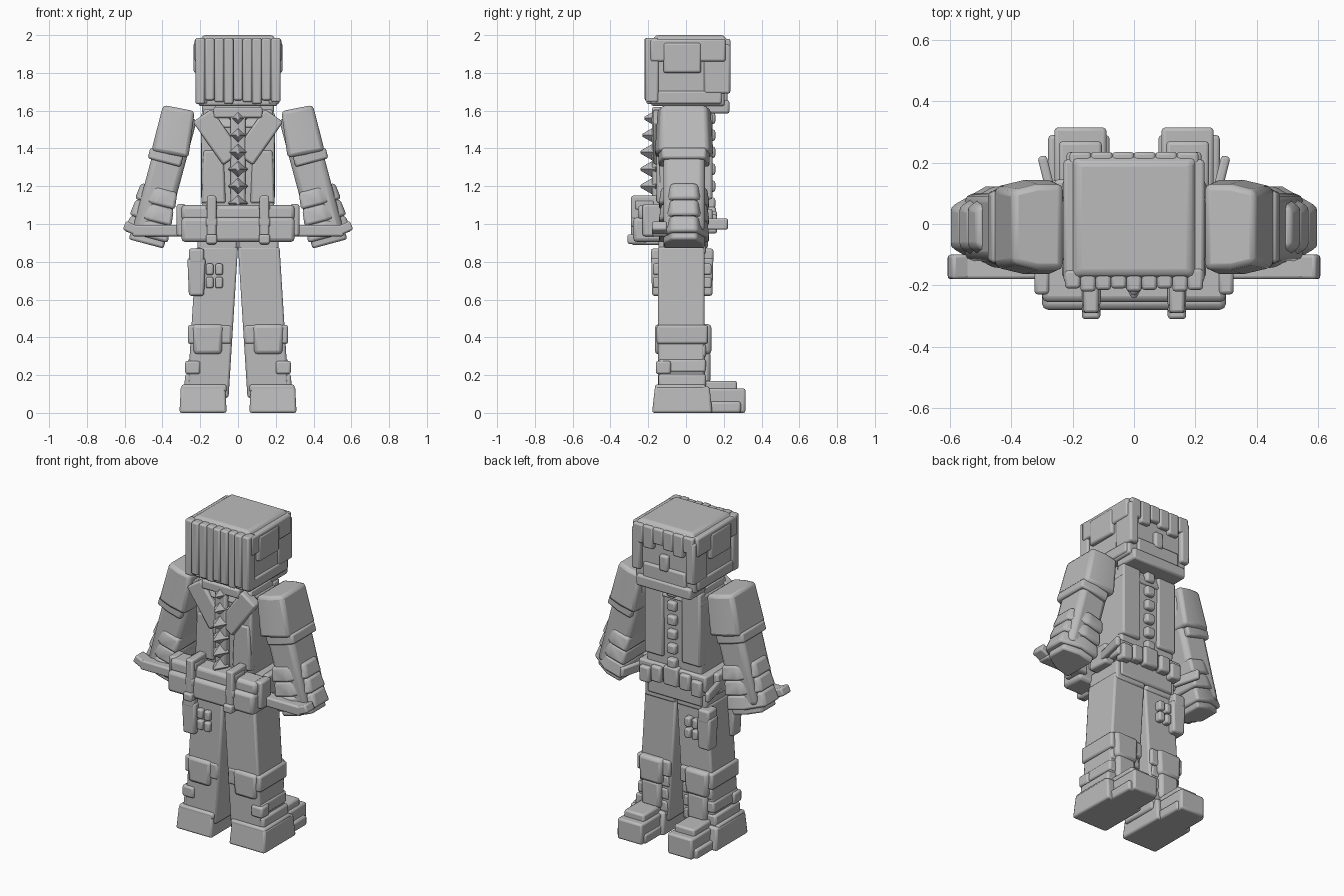
import bpy, bmesh
from math import radians
from mathutils import Euler, Matrix, Vector

if "Cube" in bpy.data.objects:
    bpy.data.objects.remove(bpy.data.objects["Cube"])

shade = (.5, .5, .5, 1)
grey = bpy.data.materials.new("plain grey")
grey.use_nodes = True
grey.diffuse_color = shade
grey.node_tree.nodes["Principled BSDF"].inputs["Base Color"].default_value = shade


def finish(name, bm, rounding, mirror):
    """Turn the mesh into a softly bevelled object, doubled across x if wanted."""
    mesh = bpy.data.meshes.new(name)
    bm.to_mesh(mesh)
    bm.free()
    mesh.materials.append(grey)
    obj = bpy.data.objects.new(name, mesh)
    bpy.context.collection.objects.link(obj)
    bevel = obj.modifiers.new("soft edges", "BEVEL")
    bevel.width = rounding
    bevel.segments = 2
    if mirror:
        obj.modifiers.new("other side", "MIRROR")
    bpy.ops.object.select_all(action="DESELECT")
    obj.select_set(True)
    bpy.context.view_layer.objects.active = obj
    bpy.ops.object.shade_smooth_by_angle(angle=radians(40))


def box(name, size, at, taper=(1, 1), lean=0, pinch=1, turn=(0, 0, 0),
        frame=Matrix(), rounding=.012, mirror=False):
    """Block with its top scaled by taper and moved by lean, and its outer side
    narrowed along y by pinch, halfway across."""
    bm = bmesh.new()
    bmesh.ops.create_cube(bm, size=1)
    if pinch != 1:
        bmesh.ops.bisect_plane(bm, geom=bm.verts[:] + bm.edges[:] + bm.faces[:],
                               plane_co=(0, 0, 0), plane_no=(1, 0, 0))
    for vert in bm.verts:
        is_top = vert.co.z > 0
        is_outer = vert.co.x > .1
        vert.co *= Vector(size)
        if is_outer:
            vert.co.y *= pinch
        if is_top:
            vert.co.x = vert.co.x * taper[0] + lean
            vert.co.y *= taper[1]
    spin = Euler([radians(angle) for angle in turn]).to_matrix().to_4x4()
    bm.transform(frame @ Matrix.Translation(at) @ spin)
    finish(name, bm, rounding, mirror)


def pair(name, size, at, **options):
    box(name, size, at, mirror=True, **options)


def spike(name, radius, height, at):
    """Blunt square pyramid pointing backwards."""
    bm = bmesh.new()
    bmesh.ops.create_cone(bm, cap_ends=True, segments=4, radius1=radius,
                          radius2=radius / 6, depth=height)
    bm.transform(Matrix.Translation(at) @ Matrix.Rotation(radians(90), 4, "X"))
    finish(name, bm, radius / 20, False)


# Head with hair, face and mask
box("head", size=(.42, .39, .35), at=(0, .01, 1.8))
box("crown", size=(.43, .42, .04), at=(0, .02, 1.98), taper=(.85, .85))
box("neck", size=(.24, .2, .1), at=(0, 0, 1.6))
lock_width = .05
for i in range(9):
    bulge = .01 * (i * 2 % 3)
    height = .35 - bulge
    box(f"hair_lock_{i}", size=(lock_width, .06 + bulge, height),
        at=((i - 4) * lock_width, -.18, 1.985 - height / 2), rounding=.01)
fringe_width = .07
for i in range(6):
    height = .1 + .02 * (i * 2 % 3)
    box(f"fringe_{i}", size=(fringe_width, .1, height),
        at=((i - 2.5) * fringe_width, .185, 1.98 - height / 2), rounding=.01)
pair("side_hair", size=(.06, .4, .12), at=(.2, .01, 1.92))
pair("side_panel", size=(.06, .2, .16), at=(.205, -.02, 1.88))
pair("cheek_lock", size=(.06, .14, .26), at=(.19, .165, 1.82))
pair("jaw_side", size=(.06, .38, .07), at=(.19, 0, 1.67))
box("chin_guard", size=(.38, .16, .07), at=(0, .15, 1.62))
box("chin", size=(.3, .12, .12), at=(0, .16, 1.68))
box("nose", size=(.06, .06, .1), at=(0, .2, 1.77))

# Torso with collar, straps and panels
box("torso", size=(.38, .25, .7), at=(0, -.01, 1.22), taper=(1.03, 1.1))
box("upper_chest", size=(.4, .3, .1), at=(0, -.01, 1.56), taper=(.9, .8))
box("collar", size=(.26, .1, .06), at=(0, -.13, 1.59))
pair("pelvis", size=(.21, .25, .12), at=(.11, -.02, .9))
pair("back_strap", size=(.12, .07, .28), at=(.11, -.14, 1.46), turn=(0, 35, 0))
pair("back_panel", size=(.13, .05, .28), at=(.13, -.13, 1.25), taper=(.8, 1))
pair("chest_panel", size=(.13, .06, .46), at=(.13, .11, 1.36))
box("back_ridge", size=(.08, .06, .5), at=(0, -.15, 1.34))
for i in range(6):
    z = 1.56 - i * .09
    out = -.18 - .01 * min(i, 2)
    spike(f"back_spike_{i}", radius=.055, height=.08, at=(0, out, z))
    box(f"chest_button_{i}", size=(.06, .05, .06), at=(0, .13, z))

# Arms, built downwards from a tilted shoulder frame
shoulder = Matrix.Translation((.3, -.01, 1.59)) @ Matrix.Rotation(radians(-15), 4, "Y")
pair("arms", size=(.18, .22, .66), at=(0, 0, -.34), frame=shoulder, rounding=.03)
pair("shoulder_pads", size=(.2, .31, .25), at=(.01, 0, -.105), taper=(.85, .9),
     pinch=.85, turn=(0, 4, 0), frame=shoulder, rounding=.02)
pair("shoulder_trim", size=(.18, .27, .06), at=(.02, 0, -.25), pinch=.85, frame=shoulder)
band_height = .09
for i in range(3):
    pair(f"gauntlet_band_{i}", size=(.22 + .01 * i, .27, band_height),
         at=(.01, 0, -.46 - i * band_height), taper=(.9, .9), pinch=.5,
         frame=shoulder, rounding=.015)
pair("hands", size=(.19, .22, .1), at=(0, 0, -.67), pinch=.6, frame=shoulder)

# Belt, back pack and side weapons
box("belt", size=(.47, .3, .1), at=(0, -.01, 1.03))
box("belt_buckle", size=(.1, .06, .12), at=(0, .13, 1.03))
pair("inner_pouch", size=(.07, .07, .1), at=(.1, .13, 1.02))
pair("outer_pouch", size=(.07, .07, .1), at=(.18, .13, 1))
pair("side_pouch", size=(.07, .14, .13), at=(.23, -.01, 1.01))
box("back_pack", size=(.6, .16, .13), at=(0, -.2, .97), rounding=.02)
box("bed_roll", size=(.6, .13, .08), at=(0, -.19, 1.06), rounding=.02)
pair("pack_end", size=(.05, .1, .17), at=(.3, -.18, 1.02))
pair("pack_strap", size=(.05, .16, .26), at=(.14, -.21, 1.02), rounding=.01)
for i in range(3):
    pair(f"strap_clasp_{i}", size=(.06, .1, .05),
         at=(.14, -.26 + .02 * i, .92 + .09 * i), rounding=.01)
pair("blade", size=(.3, .08, .06), at=(.41, -.14, .965), rounding=.01)
pair("blade_tip", size=(.09, .08, .05), at=(.56, -.14, .975), turn=(0, -25, 0), rounding=.01)
pair("dagger_grip", size=(.03, .25, .06), at=(.27, .1, 1), turn=(0, 0, -14), rounding=.01)

# Legs with knee pads and banded shins
pair("legs", size=(.22, .245, .8), at=(.16, -.025, .48), lean=-.05)
pair("knee_bands", size=(.23, .27, .1), at=(.15, -.02, .415))
pair("knee_pads", size=(.15, .3, .16), at=(.16, -.015, .39), taper=(1.1, 1), rounding=.02)
for i in range(3):
    pair(f"shin_band_{i}", size=(.23 - .01 * i, .25, .07),
         at=(.17 - .01 * i, -.02, .17 + .08 * i), taper=(.95, 1))
pair("shin_plate", size=(.13, .06, .17), at=(.16, .1, .24), rounding=.02)
pair("calf_clasp", size=(.08, .08, .07), at=(.24, -.12, .24))

# Boots with stepped toes
pair("boots", size=(.25, .32, .14), at=(.185, -.02, .07), taper=(.94, .9))
pair("boot_cuff", size=(.24, .27, .04), at=(.18, -.03, .13))
pair("toe_sole", size=(.2, .24, .06), at=(.18, .17, .03))
pair("toe_cap", size=(.17, .26, .13), at=(.175, .185, .065))
pair("toe_top", size=(.14, .22, .08), at=(.175, .16, .13))

# Thigh pouches on one leg, front and rear
for side, y in (("rear", -.14), ("front", .1)):
    box(f"{side}_thigh_pouch", size=(.08, .08, .2), at=(-.22, y, .72), taper=(1.2, 1.1))
    box(f"{side}_pouch_flap", size=(.08, .09, .08), at=(-.22, y, .83))
    for column in range(2):
        for row in range(2):
            box(f"{side}_thigh_pocket_{column}_{row}", size=(.04, .07, .06),
                at=(-.15 + .05 * column, y, .69 + .07 * row), rounding=.01)
